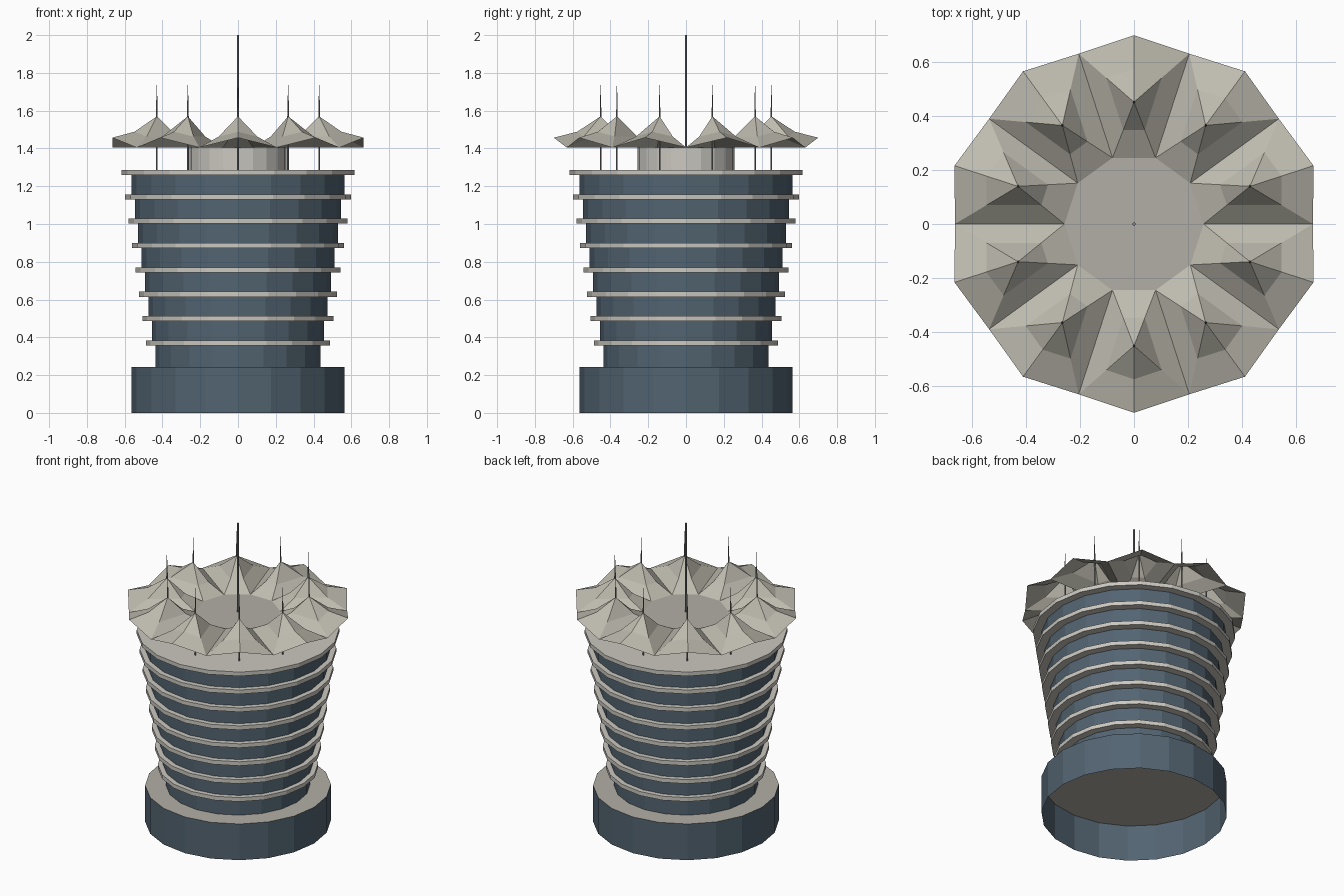
import bpy, bmesh
from math import cos, sin, pi, radians
from mathutils import Vector

if "Cube" in bpy.data.objects:
    bpy.data.objects.remove(bpy.data.objects["Cube"])


def material(name, rgb):
    m = bpy.data.materials.new(name)
    m.diffuse_color = (*rgb, 1)
    m.use_nodes = True
    m.node_tree.nodes["Principled BSDF"].inputs["Base Color"].default_value = m.diffuse_color
    return m


GLASS = material("blue_glass", (0.085, 0.127, 0.165))
STONE = material("pale_stone", (0.60, 0.58, 0.53))
PAVING = material("roof_paving", (0.45, 0.42, 0.38))
CANVAS = material("canvas", (0.52, 0.50, 0.43))
STEEL = material("grey_steel", (0.25, 0.25, 0.25))


def finish(bm, name, mats):
    me = bpy.data.meshes.new(name)
    bm.to_mesh(me)
    bm.free()
    for m in mats:
        me.materials.append(m)
    ob = bpy.data.objects.new(name, me)
    bpy.context.collection.objects.link(ob)
    return ob


def drum(name, r, z0, z1, side, cap, n=20, r_top=None, x=0, y=0, floor=True):
    """Flat-sided cylinder with separate side and cap materials."""
    bm = bmesh.new()
    rt = r if r_top is None else r_top
    rings = []
    for rad, z in ((r, z0), (rt, z1)):
        rings.append([bm.verts.new((x + rad * cos(2 * pi * i / n),
                                    y + rad * sin(2 * pi * i / n), z)) for i in range(n)])
    lo, hi = rings
    for i in range(n):
        j = (i + 1) % n
        bm.faces.new((lo[i], lo[j], hi[j], hi[i]))
    bm.faces.new(hi).material_index = 1
    if floor:
        bm.faces.new(lo[::-1]).material_index = 1
    return finish(bm, name, (side, cap))


# Podium, open underneath
drum("podium", 0.565, 0, 0.243, GLASS, PAVING, floor=False)

# Storeys widening upward, each topped by a projecting slab
STEP = 0.1289
bottom = 0.243
for k in range(8):
    top = 0.384 + STEP * k
    drum(f"storey_{k + 1}", 0.438 + 0.0181 * k, bottom, top - 0.027, GLASS, STONE, floor=False)
    drum(f"floor_slab_{k + 1}", 0.488 + 0.0183 * k, top - 0.027, top, STONE, STONE)
    bottom = top

# Rooftop core and central mast
drum("roof_core", 0.258, bottom, 1.405, STONE, PAVING, floor=False)
drum("central_mast", 0.006, bottom, 2.0, STEEL, STEEL, 8)


def polar(r, deg, z):
    return Vector((r * cos(radians(deg)), r * sin(radians(deg)), z))


# Ring of ten tented canopies, each with a steep cap and a shallow skirt
bm = bmesh.new()
for k in range(10):
    a = 18 + 36 * k
    peak = polar(0.452, a, 1.57)
    rim = [polar(0.258, a - 18, 1.405), polar(0.664, a - 18, 1.405), polar(0.70, a, 1.457),
           polar(0.664, a + 18, 1.405), polar(0.258, a + 18, 1.405)]
    mid = [(p + peak) / 2 - Vector((0, 0, 0.025)) for p in rim]
    pv = bm.verts.new(peak)
    rv = [bm.verts.new(p) for p in rim]
    mv = [bm.verts.new(p) for p in mid]
    for i in range(5):
        j = (i + 1) % 5
        bm.faces.new((mv[i], mv[j], pv))
        bm.faces.new((rv[i], rv[j], mv[j], mv[i]))
bmesh.ops.remove_doubles(bm, verts=bm.verts, dist=0.0005)
finish(bm, "tent_canopy", (CANVAS,))

# Canopy poles with tapering spikes
for k in range(10):
    p = polar(0.452, 18 + 36 * k, 0)
    drum(f"canopy_pole_{k + 1}", 0.005, bottom, 1.57, STEEL, STEEL, 6, x=p.x, y=p.y)
    drum(f"canopy_spike_{k + 1}", 0.005, 1.57, 1.735, STEEL, STEEL, 6, 0.001, p.x, p.y)
